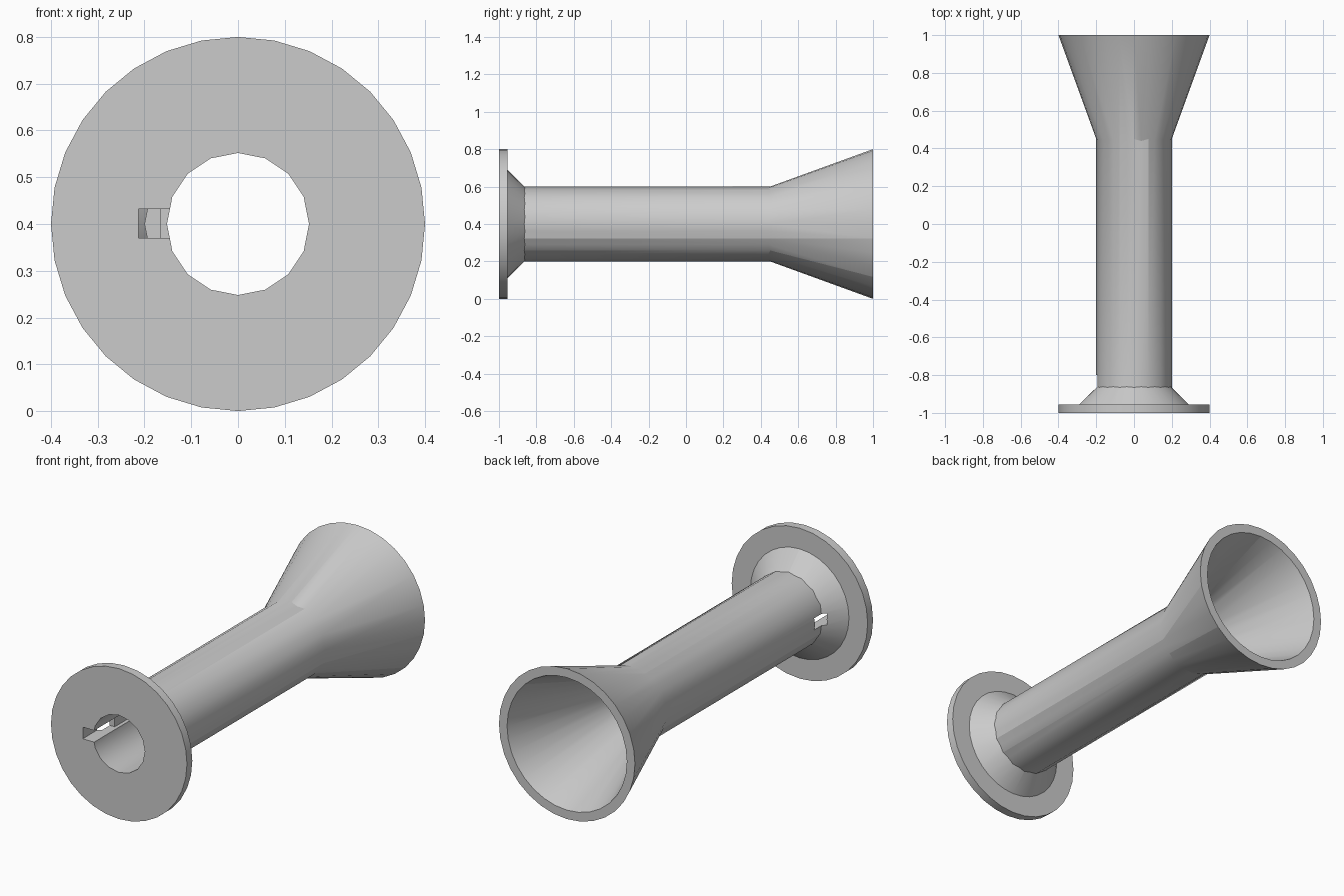
import bpy
import bmesh
from math import cos, sin, tau, radians

cube = bpy.data.objects.get("Cube")
if cube:
    bpy.data.objects.remove(cube, do_unlink=True)

AXIS_Z = 0.4

grey = bpy.data.materials.new("plain_grey")
grey.use_nodes = True
colour = (0.6, 0.6, 0.6, 1)
grey.diffuse_color = colour
grey.node_tree.nodes["Principled BSDF"].inputs["Base Color"].default_value = colour


def make_object(name, bm):
    bmesh.ops.recalc_face_normals(bm, faces=bm.faces)
    mesh = bpy.data.meshes.new(name)
    bm.to_mesh(mesh)
    bm.free()
    mesh.materials.append(grey)
    obj = bpy.data.objects.new(name, mesh)
    bpy.context.collection.objects.link(obj)
    return obj


def turned(name, profile, sides):
    """Closed solid turned about the y axis from (y, radius) points."""
    bm = bmesh.new()
    rings = [[bm.verts.new((r * cos(tau * i / sides), y, AXIS_Z + r * sin(tau * i / sides)))
              for i in range(sides)] for y, r in profile]
    for a, b in zip(rings, rings[1:]):
        for i in range(sides):
            j = (i + 1) % sides
            bm.faces.new((a[i], a[j], b[j], b[i]))
    bm.faces.new(rings[0])
    bm.faces.new(rings[-1])
    return make_object(name, bm)


def box(name, low, high):
    bm = bmesh.new()
    bmesh.ops.create_cube(bm, size=1)
    for v in bm.verts:
        v.co = [(a + b) / 2 + c * (b - a) for a, b, c in zip(low, high, v.co)]
    return make_object(name, bm)


def combine(target, other, operation):
    mod = target.modifiers.new(operation.lower(), 'BOOLEAN')
    mod.operation = operation
    mod.solver = 'EXACT'
    mod.object = other
    bpy.context.view_layer.objects.active = target
    bpy.ops.object.modifier_apply(modifier=mod.name)
    bpy.data.objects.remove(other, do_unlink=True)


# Straight tube, then the flange with its sloped collar and the flared horn
body = turned("flanged_horn_tube", [(-0.97, 0.2), (0.46, 0.2)], 16)
flange = turned("flange", [(-1, 0.4), (-0.955, 0.4), (-0.955, 0.29), (-0.855, 0.19)], 32)
horn = turned("horn", [(0.4225, 0.19), (1, 0.4)], 32)
for part in (flange, horn):
    combine(body, part, 'UNION')

# Hollow bore, horn mouth, keyway slot through the wall and shallow inner groove
cutters = [
    turned("bore", [(-1.1, 0.152), (0.6, 0.152)], 16),
    turned("horn_mouth", [(0.4, 0.134), (1.1, 0.389)], 32),
    box("keyway_slot", (-0.213, -1.1, 0.37), (-0.1, -0.8, 0.432)),
    box("inner_groove", (-0.165, -1.1, 0.37), (-0.1, -0.55, 0.432)),
]
for cutter in cutters:
    cutter.hide_render = True
    combine(body, cutter, 'DIFFERENCE')

# Smooth round walls with crisp rims
bpy.ops.object.select_all(action='DESELECT')
body.select_set(True)
bpy.context.view_layer.objects.active = body
bpy.ops.object.shade_smooth_by_angle(angle=radians(30))
